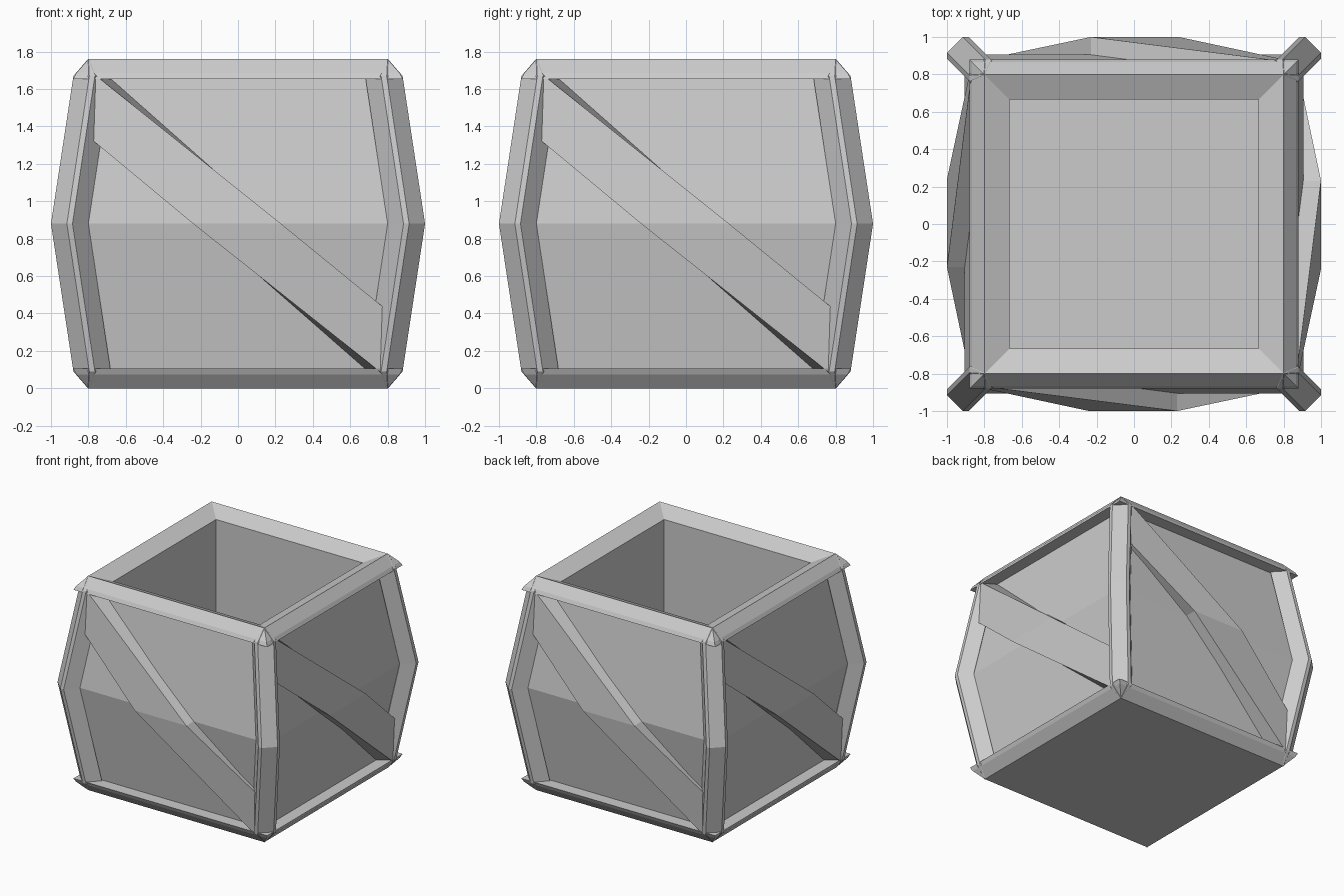
import bpy, bmesh, math
from mathutils import Matrix

if "Cube" in bpy.data.objects:
    bpy.data.objects.remove(bpy.data.objects["Cube"])

H = 1.76       # total height
MID = H / 2    # height of the bulge crease


def loft(name, loops, closed=False):
    """Skin equal-length point loops; cap the ends or join them into a ring."""
    bm = bmesh.new()
    rows = [[bm.verts.new(p) for p in loop] for loop in loops]
    n = len(rows[0])
    pairs = list(zip(rows, rows[1:]))
    if closed:
        pairs.append((rows[-1], rows[0]))
    else:
        bm.faces.new(rows[0])
        bm.faces.new(rows[-1])
    for a, b in pairs:
        for i in range(n):
            j = (i + 1) % n
            bm.faces.new((a[i], a[j], b[j], b[i]))
    bmesh.ops.recalc_face_normals(bm, faces=bm.faces)
    me = bpy.data.meshes.new(name)
    bm.to_mesh(me)
    bm.free()
    ob = bpy.data.objects.new(name, me)
    bpy.context.collection.objects.link(ob)
    return ob


def square(r, z):
    return [(-r, -r, z), (r, -r, z), (r, r, z), (-r, r, z)]


def four_sides(ob):
    """Repeat a part around the vertical axis."""
    base = ob.name
    ob.name = base + "_1"
    for k in range(1, 4):
        c = ob.copy()
        c.name = f"{base}_{k + 1}"
        c.matrix_world = Matrix.Rotation(k * math.pi / 2, 4, 'Z')
        bpy.context.collection.objects.link(c)


# Hollow body with creased, bulging side panels
body = [(0.665, 0.1), (0.665, 1.69), (0.77, 1.69), (0.78, 1.655),
        (0.905, MID), (0.78, 0.105), (0.77, 0.03)]
loft("panel_body", [square(r, z) for r, z in body])

# Ridged top rim and solid bottom rim
top = [(0.665, 1.70), (0.8, H), (0.865, 1.685), (0.88, 1.655), (0.665, 1.655)]
loft("top_rim", [square(r, z) for r, z in top], closed=True)
base = [(0.8, 0), (0.865, 0.075), (0.88, 0.105), (0.7, 0.105), (0.66, 0.08)]
loft("bottom_rim", [square(r, z) for r, z in base])

# Corner posts, bent at the middle and tapering to the rim corners
section = [(0.80, 0.91), (0.885, 1.0), (0.915, 1.0), (1.0, 0.915),
           (1.0, 0.885), (0.91, 0.80)]


def post_loop(shift, z, taper=1.0):
    return [(0.8 + (x - shift - 0.8) * taper,
             0.8 + (y - shift - 0.8) * taper, z) for x, y in section]


four_sides(loft("corner_post", [
    post_loop(0.12, 0, 0.03), post_loop(0.12, 0.09), post_loop(0, MID),
    post_loop(0.12, H - 0.09), post_loop(0.12, H, 0.03)]))

# Diagonal braces, each half a half-turn copy of the other
upper_end = [(-0.76, -0.875, 1.672), (-0.76, -0.77, 1.725),
             (-0.80, -0.77, 1.40), (-0.80, -0.88, 1.345)]
middle = [(0.23, -1.0, MID), (0.23, -0.85, MID),
          (-0.24, -0.85, MID), (-0.24, -1.0, MID)]
turned = [(-x, y, H - z) for x, y, z in upper_end]
lower_end = [turned[3], turned[2], turned[1], turned[0]]
four_sides(loft("diagonal_brace", [upper_end, middle, lower_end]))
